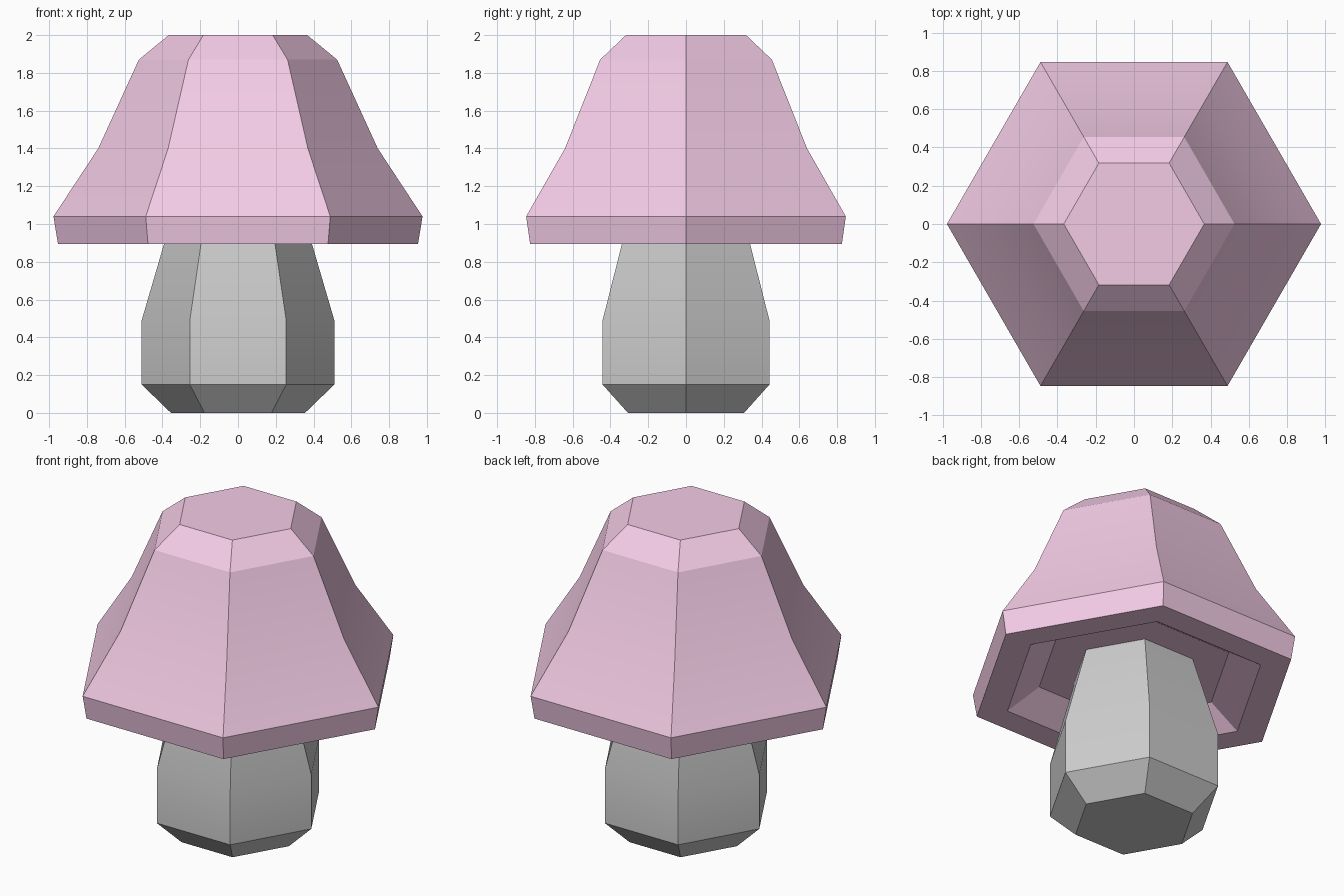
import bpy, bmesh
from math import cos, sin, pi, radians

if "Cube" in bpy.data.objects:
    bpy.data.objects.remove(bpy.data.objects["Cube"])


def hex_lathe(name, profile, color=None, sides=6):
    """Closed six-sided solid: stack of hexagon rings, capped at both ends."""
    bm = bmesh.new()
    rings = [[bm.verts.new((r * cos(2 * pi * i / sides), r * sin(2 * pi * i / sides), z))
              for i in range(sides)] for r, z in profile]
    for a, b in zip(rings, rings[1:]):
        for i in range(sides):
            j = (i + 1) % sides
            bm.faces.new((a[i], a[j], b[j], b[i]))
    bm.faces.new(rings[0])
    bm.faces.new(rings[-1])
    bmesh.ops.recalc_face_normals(bm, faces=bm.faces)
    mesh = bpy.data.meshes.new(name)
    bm.to_mesh(mesh)
    bm.free()
    obj = bpy.data.objects.new(name, mesh)
    bpy.context.collection.objects.link(obj)
    if color:
        mat = bpy.data.materials.new(name + "_color")
        mat.diffuse_color = color
        mat.use_nodes = True
        mat.node_tree.nodes["Principled BSDF"].inputs["Base Color"].default_value = mat.diffuse_color
        mesh.materials.append(mat)
    bpy.ops.object.select_all(action='DESELECT')
    obj.select_set(True)
    bpy.context.view_layer.objects.active = obj
    bpy.ops.object.shade_smooth_by_angle(angle=radians(20))
    return obj


# Stem: bevelled foot, straight belly, tapering neck reaching into the cap
hex_lathe("stem", [(0.355, 0), (0.51, 0.15), (0.51, 0.49), (0.355, 1.02)])

# Cap: recessed ceiling, flat underside, rim, flared sides, bevelled flat top
hex_lathe("cap", [(0.575, 1.015), (0.768, 0.895), (0.953, 0.895), (0.977, 1.04),
                  (0.74, 1.40), (0.525, 1.87), (0.367, 2.0)],
          (0.9, 0.6, 0.79, 1))
